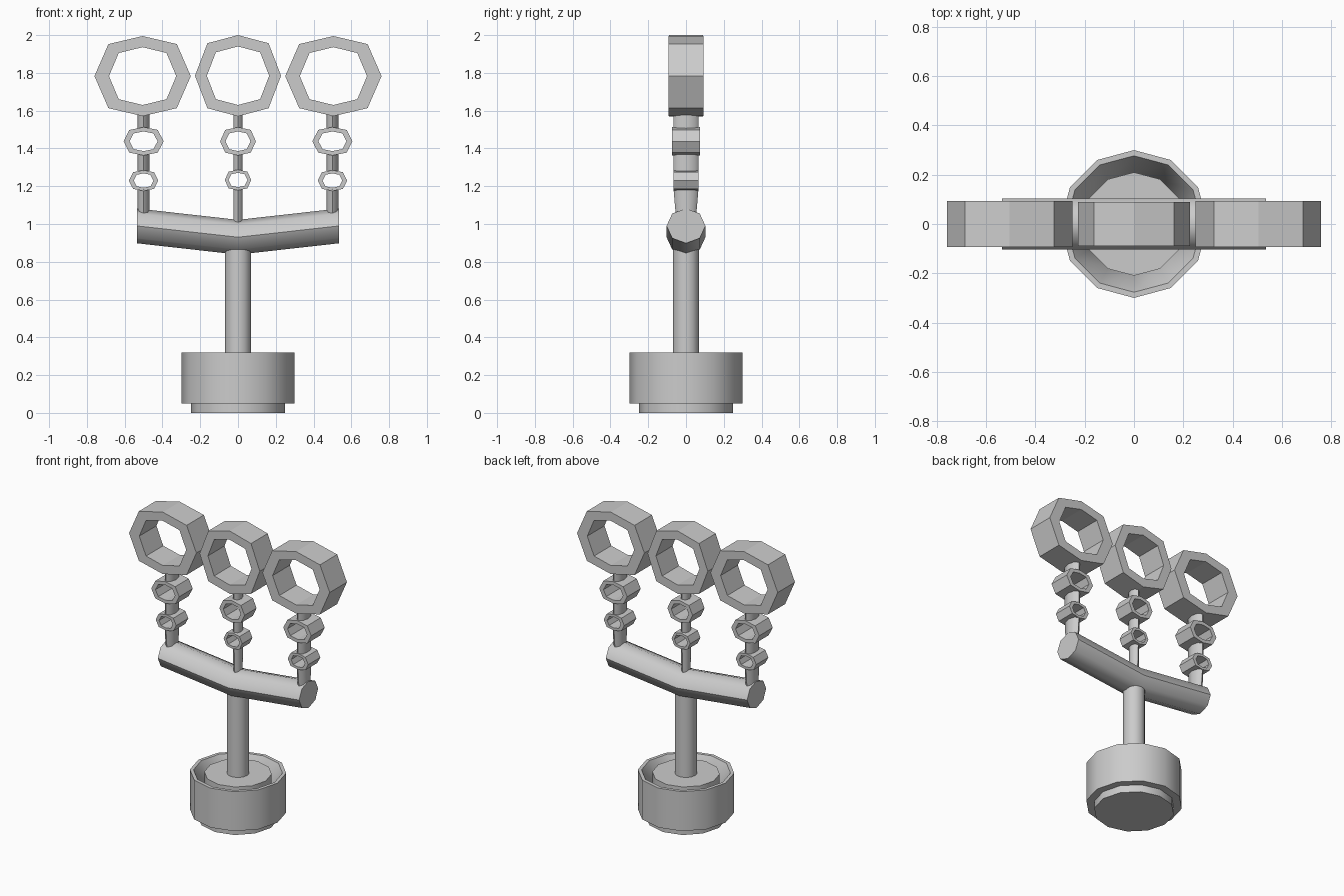
import bpy
import bmesh
from math import pi, cos, sin

if "Cube" in bpy.data.objects:
    bpy.data.objects.remove(bpy.data.objects["Cube"])


def finish(bm, name):
    bmesh.ops.recalc_face_normals(bm, faces=bm.faces[:])
    me = bpy.data.meshes.new(name)
    bm.to_mesh(me)
    bm.free()
    ob = bpy.data.objects.new(name, me)
    bpy.context.collection.objects.link(ob)
    return ob


def smooth(ob, angle):
    bpy.ops.object.select_all(action='DESELECT')
    ob.select_set(True)
    bpy.context.view_layer.objects.active = ob
    bpy.ops.object.shade_smooth_by_angle(angle=angle * pi / 180)


def loft(name, loops, closed=False, angle=50):
    """Skin a list of equal-length point loops; cap the ends unless closed."""
    bm = bmesh.new()
    vs = [[bm.verts.new(p) for p in lp] for lp in loops]
    n = len(vs[0])
    pairs = list(zip(vs, vs[1:])) + ([(vs[-1], vs[0])] if closed else [])
    for a, b in pairs:
        for i in range(n):
            j = (i + 1) % n
            bm.faces.new((a[i], a[j], b[j], b[i]))
    if not closed:
        bm.faces.new(vs[0])
        bm.faces.new(vs[-1])
    ob = finish(bm, name)
    if angle:
        smooth(ob, angle)
    return ob


def ellipse(n, x, z, rx, ry):
    return [(x + rx * cos(2 * pi * i / n), ry * sin(2 * pi * i / n), z) for i in range(n)]


def lathe(name, profile, n, closed=False):
    return loft(name, [ellipse(n, 0, z, r, r) for r, z in profile], closed)


def octagon(x, y, z, rx, rz):
    # upright eight-sided loop, slightly squared off in height
    pts = [(1, 0), (.71, .8), (0, 1), (-.71, .8), (-1, 0), (-.71, -.8), (0, -1), (.71, -.8)]
    return [(x + rx * a, y, z + rz * b) for a, b in pts]


def ring(name, x, z, rx, rz, hx, hz, d):
    loft(name, [octagon(x, -d, z, rx, rz), octagon(x, d, z, rx, rz),
                octagon(x, d, z, hx, hz), octagon(x, -d, z, hx, hz)],
         closed=True, angle=0)


# Base: foot with raised core, and outer collar with sloping groove
lathe("base_core", [(.25, 0), (.25, .06), (.21, .06), (.21, .31)], 12)
lathe("base_collar", [(.205, .05), (.30, .05), (.30, .32), (.277, .32), (.205, .18)], 12, True)

# Stem
lathe("stem", [(.07, .28), (.07, .90)], 12)

# Bent crossbar
bar = [(-.535, .99), (0, .93), (.535, .99)]
loft("crossbar", [[(x, .103 * cos(i * pi / 4), z + .092 * sin(i * pi / 4)) for i in range(8)]
                  for x, z in bar])

# Three branches, each with posts, two small rings and one large ring
for side, x in (("left", -.5), ("middle", 0), ("right", .5)):
    mid = x == 0
    px, py = (.025, .042) if mid else (.031, .066)
    xr = x * 1.01
    low = .98 if mid else 1.03
    for k, (z0, z1, t) in enumerate([(low, 1.185, .8), (1.28, 1.37, 1), (1.505, 1.585, 1)]):
        loft(f"{side}_post_{k + 1}", [ellipse(8, x, z0, px, py * t), ellipse(8, x, z1, px, py)])
    if mid:
        ring("middle_lower_bead", x, 1.233, .07, .055, .05, .038, .055)
        ring("middle_upper_bead", x, 1.438, .095, .075, .066, .052, .065)
        ring("middle_large_ring", x, 1.785, .228, .215, .165, .155, .09)
    else:
        ring(f"{side}_lower_bead", x, 1.23, .078, .055, .052, .038, .065)
        ring(f"{side}_upper_bead", x, 1.438, .106, .075, .074, .052, .073)
        ring(f"{side}_large_ring", xr, 1.783, .255, .212, .178, .153, .093)
